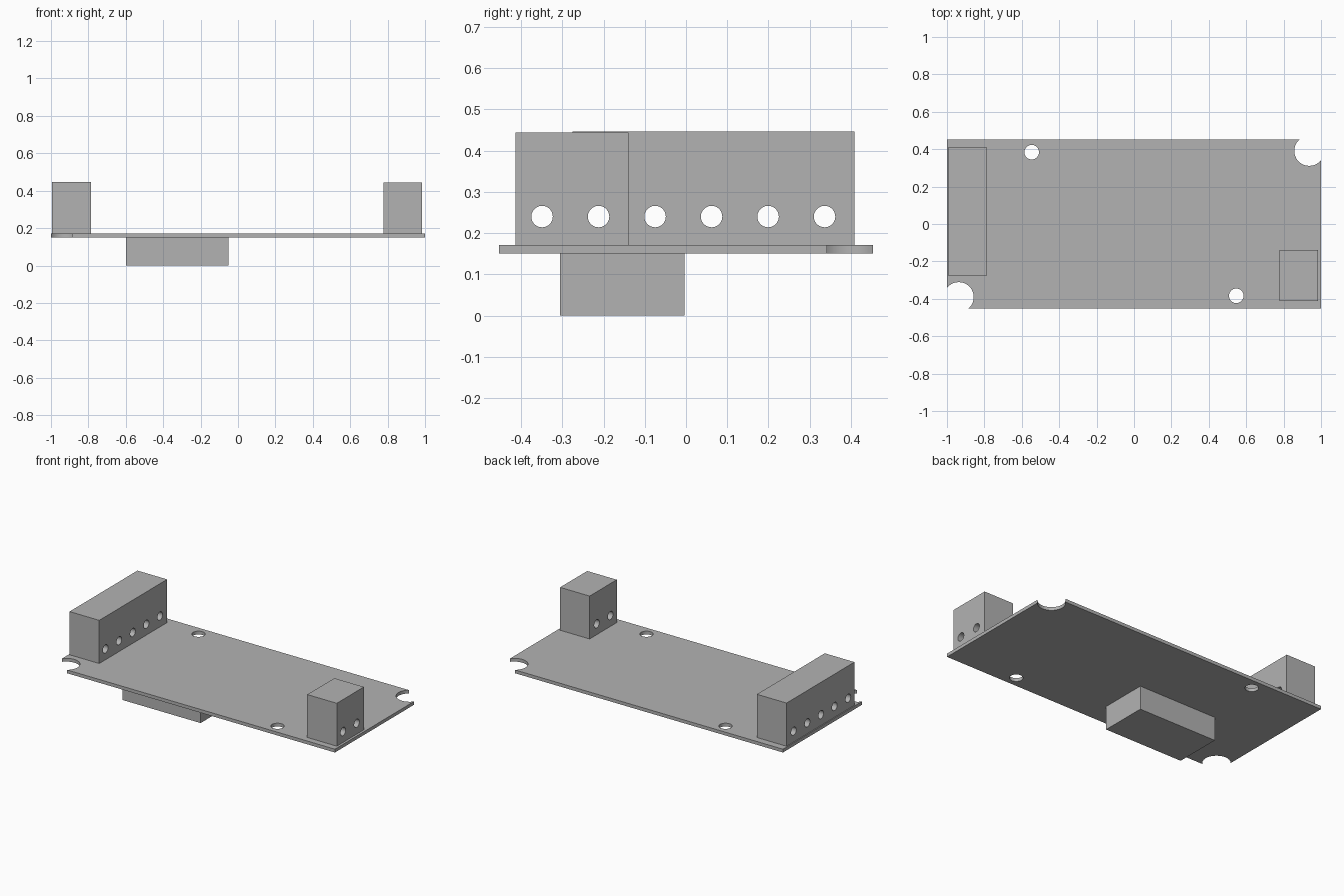
import bpy
import math

cube = bpy.data.objects.get("Cube")
if cube:
    bpy.data.objects.remove(cube, do_unlink=True)

grey = bpy.data.materials.new("plain grey")
grey.use_nodes = True
grey.diffuse_color = (0.45, 0.45, 0.45, 1)
grey.node_tree.nodes["Principled BSDF"].inputs["Base Color"].default_value = (0.45, 0.45, 0.45, 1)


def box(name, low, high):
    centre = [(a + b) / 2 for a, b in zip(low, high)]
    bpy.ops.mesh.primitive_cube_add(size=1, location=centre)
    ob = bpy.context.object
    ob.name = name
    ob.scale = [b - a for a, b in zip(low, high)]
    bpy.ops.object.transform_apply(location=False, rotation=False, scale=True)
    ob.data.materials.append(grey)
    return ob


def drill(name, radius, depth, centre, rotation=(0, 0, 0)):
    bpy.ops.mesh.primitive_cylinder_add(vertices=48, radius=radius, depth=depth,
                                        location=centre, rotation=rotation)
    ob = bpy.context.object
    ob.name = name
    ob.data.materials.append(grey)
    return ob


def cut(target, cutters):
    # Apply each cut, then discard its cutter
    for cutter in cutters:
        cutter.hide_render = True
        mod = target.modifiers.new("cut", 'BOOLEAN')
        mod.operation = 'DIFFERENCE'
        mod.solver = 'EXACT'
        mod.object = cutter
        bpy.context.view_layer.objects.active = target
        bpy.ops.object.modifier_apply(modifier=mod.name)
        bpy.data.objects.remove(cutter, do_unlink=True)
    bpy.ops.object.select_all(action='DESELECT')
    target.select_set(True)
    bpy.ops.object.shade_smooth_by_angle(angle=math.radians(30))


# Board with two mounting holes and two opposite rounded corner notches
BOTTOM, TOP = 0.15, 0.171
board = box("board", (-1, -0.453, BOTTOM), (1, 0.453, TOP))
cutters = []
for s in (1, -1):
    cutters.append(drill("mounting_hole_cutter", 0.039, 0.2, (-0.547 * s, 0.384 * s, 0.16)))
    cutters.append(drill("notch_cutter", 0.08, 0.2, (0.937 * s, 0.391 * s, 0.16)))
    xs, ys = sorted((0.937 * s, 1.1 * s)), sorted((0.391 * s, 0.6 * s))
    cutters.append(box("corner_cutter", (xs[0], ys[0], 0.05), (xs[1], ys[1], 0.3)))
cut(board, cutters)


# Terminal blocks with a row of wire holes passing through along x
def terminal(name, x0, x1, y0, y1, top, first_hole, count):
    block = box(name, (x0, y0, TOP), (x1, y1, top))
    holes = [drill("wire_hole_cutter", 0.026, 0.5,
                   ((x0 + x1) / 2, first_hole + i * 0.137, 0.24),
                   (0, math.pi / 2, 0)) for i in range(count)]
    cut(block, holes)


terminal("long_terminal_block", -0.994, -0.785, -0.275, 0.408, 0.446, -0.212, 5)
terminal("short_terminal_block", 0.777, 0.985, -0.413, -0.14, 0.444, -0.349, 2)

# Component hanging under the board
box("underside_component", (-0.6, -0.305, 0), (-0.05, -0.004, BOTTOM))
